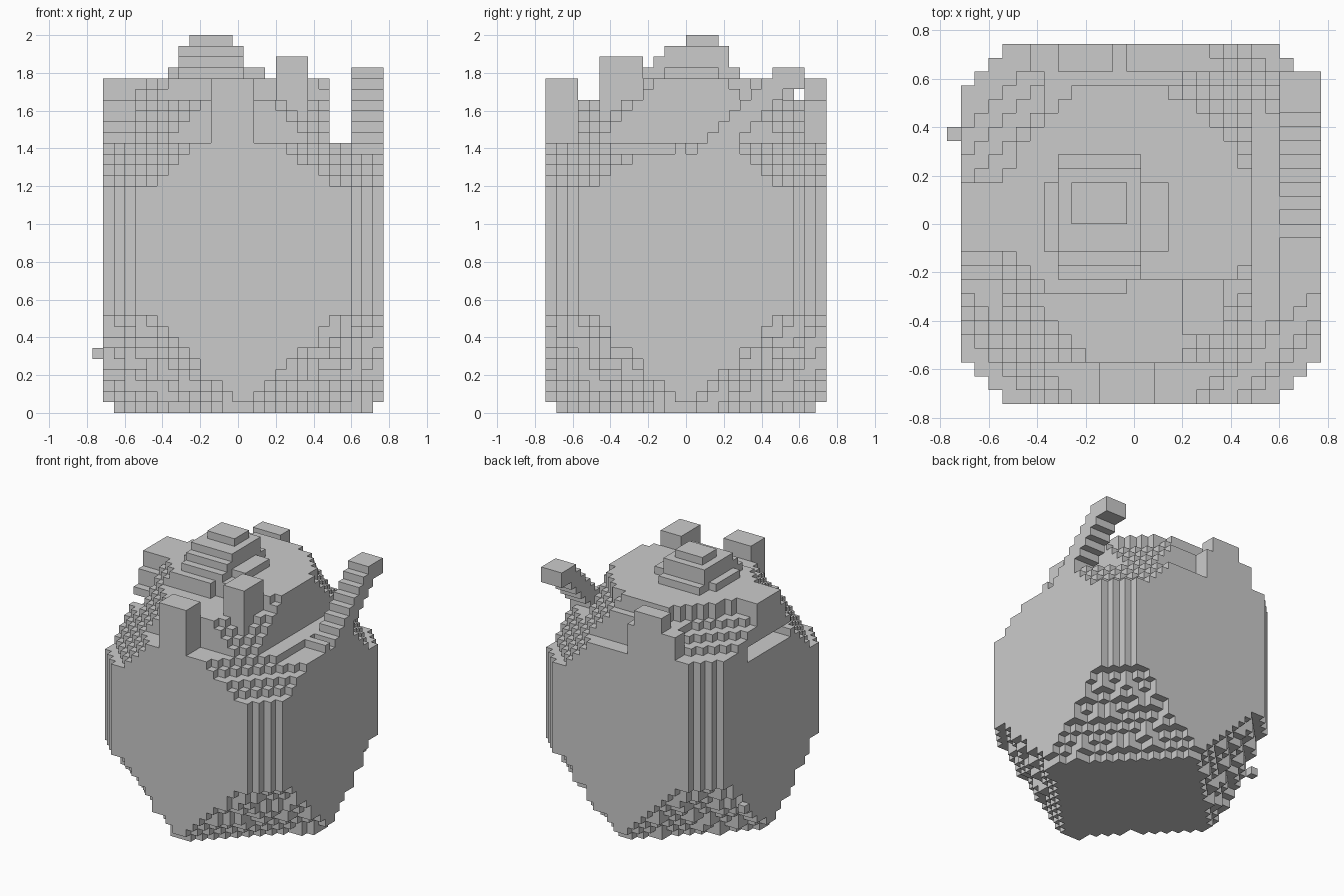
import bpy, bmesh, random
from mathutils import Vector

random.seed(4)
U = 2 / 35                      # edge of one cube
NX, NY, NZ = 27, 26, 35
X0, Y0 = -NX * U / 2, -NY * U / 2

if "Cube" in bpy.data.objects:
    bpy.data.objects.remove(bpy.data.objects["Cube"])

stone = bpy.data.materials.new("stone grey")
stone.use_nodes = True
GREY = (0.6, 0.6, 0.6, 1)
stone.diffuse_color = GREY
stone.node_tree.nodes["Principled BSDF"].inputs["Base Color"].default_value = GREY


def finish(name, bm):
    """Turn a bmesh into a flat shaded grey object."""
    bmesh.ops.recalc_face_normals(bm, faces=bm.faces)
    mesh = bpy.data.meshes.new(name)
    bm.to_mesh(mesh)
    bm.free()
    mesh.materials.append(stone)
    obj = bpy.data.objects.new(name, mesh)
    bpy.context.collection.objects.link(obj)


def cubes(name, inside):
    """Outer skin of every grid cube whose cell passes the rule."""
    cells = {(i, j, k) for i in range(NX) for j in range(NY) for k in range(NZ)
             if inside(i, j, k)}
    bm = bmesh.new()
    for cell in sorted(cells):
        for axis in range(3):
            for side in (0, 1):
                near = list(cell)
                near[axis] += 2 * side - 1
                if tuple(near) in cells:
                    continue
                ring = []
                for p, q in ((0, 0), (1, 0), (1, 1), (0, 1)):
                    c = list(cell)
                    c[axis] += side
                    c[(axis + 1) % 3] += p
                    c[(axis + 2) % 3] += q
                    ring.append(bm.verts.new((X0 + c[0] * U, Y0 + c[1] * U, c[2] * U)))
                bm.faces.new(ring if side else ring[::-1])
    bmesh.ops.remove_doubles(bm, verts=bm.verts, dist=U / 20)
    finish(name, bm)


def block(name, x, y, z):
    """Box between (low, high) pairs, snapped to the cube grid."""
    def snap(pair, origin):
        return [origin + round((v - origin) / U) * U for v in pair]
    spans = [snap(x, X0), snap(y, Y0), snap(z, 0)]
    bm = bmesh.new()
    bmesh.ops.create_cube(bm, size=1)
    for v in bm.verts:
        v.co = Vector([s[0] if c < 0 else s[1] for c, s in zip(v.co, spans)])
    finish(name, bm)


# Body: a box with chamfered upright edges and rough, sloping corners
def body(i, j, k):
    if i < 1 or k > 30:
        return False
    a, b = min(i - 1, NX - 1 - i), min(j, NY - 1 - j)
    if k == 0 and (a < 1 or b < 1):
        return False
    tall_corner = i < 13 and j > 12
    # right panel: a slot with an overhanging tab that steps out from the lid
    if i < 4:
        if k in (24, 25) and 9 <= j < 18:
            return False
        if k > 25 and j < 16:
            return j >= 11 - (30 - k) * 0.6
    # left panel: lower outer ledge and a narrow notch
    if i > 23 and ((k == 24 and j < 12) or (k > 20 and j == 13)):
        return False
    if k > 24 and not tall_corner and (i < 4 or i > 21 or j < 3 or j > 23):
        return False
    if k > 28 and (j < (8 if i < 13 else 9) or j > 22):
        return False
    if tall_corner:
        rise = 2.2 * max(0, k - 25)
    else:
        steep = 1.5 if i > 13 and j < 13 else 1.2
        rise = steep * min(max(0, k - 20), 4) + max(0, k - 24)
    cut = 3 + 1.05 * max(0, 9 - k) + rise
    if k < 8:
        cut += random.uniform(-0.6, 0.6)
    return a + b >= cut


cubes("body", body)


# Lid: a thin rough disc
def lid(i, j, k):
    if k not in (29, 30) or j < 9:
        return False
    x, y = X0 + (i + 0.5) * U, Y0 + (j + 0.5) * U
    return (x + 0.04) ** 2 + (y - 0.08) ** 2 < 0.25


cubes("lid", lid)

# Stepped knob on the lid
block("knob_base", (-0.37, 0.14), (-0.11, 0.17), (1.77, 1.83))
block("knob_foot", (-0.31, 0.03), (-0.23, 0.29), (1.77, 1.83))
block("knob_ring", (-0.31, 0.03), (-0.17, 0.23), (1.83, 1.89))
block("knob_middle", (-0.31, 0.03), (-0.11, 0.23), (1.89, 1.94))
block("knob_top", (-0.26, -0.03), (0.0, 0.17), (1.94, 2.0))

# Raised tabs above the side panels
block("front_tab", (-0.14, 0.09), (-0.74, -0.57), (1.4, 1.77))
block("back_tab", (-0.31, -0.09), (0.63, 0.74), (1.4, 1.77))
block("back_tab_side", (-0.43, -0.31), (0.63, 0.74), (1.37, 1.66))
block("back_tab_base", (-0.37, -0.09), (0.46, 0.63), (1.4, 1.66))
block("shelf_post", (0.2, 0.37), (-0.46, -0.23), (1.37, 1.89))


# Handle: a stepped bar climbing towards the back on the left side
def handle(i, j, k):
    if i < 24 or not 12 <= j < 24:
        return False
    top = min(32, j + 11)
    return top - 3 <= k < top if j < 22 else 30 <= k < 32


cubes("handle", handle)
block("handle_foot", (0.48, 0.77), (0.06, 0.23), (1.3, 1.43))

# Small stud low on the right side
block("side_stud", (-0.77, -0.71), (0.34, 0.4), (0.29, 0.34))
